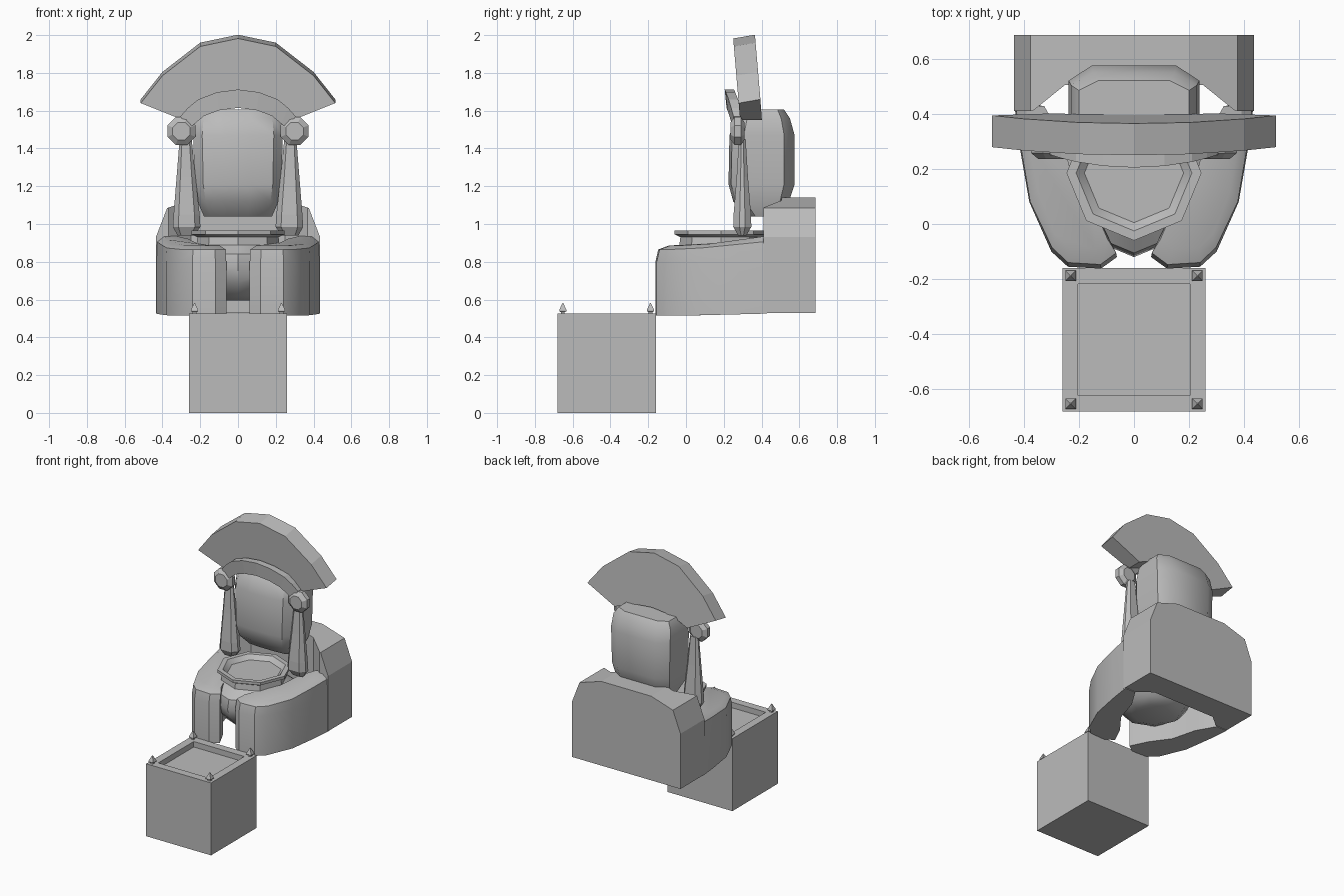
import bpy, bmesh, math
from math import sin, cos, pi, radians

if "Cube" in bpy.data.objects:
    bpy.data.objects.remove(bpy.data.objects["Cube"], do_unlink=True)

STONE = (0.5, 0.5, 0.5, 1)
stone = bpy.data.materials.new("grey_stone")
stone.use_nodes = True
stone.diffuse_color = STONE
stone.node_tree.nodes["Principled BSDF"].inputs["Base Color"].default_value = STONE


def loft(name, rings, smooth=0):
    """Skin a list of equal-length rings and cap both ends."""
    bm = bmesh.new()
    loops = [[bm.verts.new(p) for p in ring] for ring in rings]
    n = len(loops[0])
    for a, b in zip(loops, loops[1:]):
        for i in range(n):
            j = (i + 1) % n
            bm.faces.new((a[i], a[j], b[j], b[i]))
    bm.faces.new(loops[0])
    bm.faces.new(loops[-1])
    bmesh.ops.recalc_face_normals(bm, faces=bm.faces)
    mesh = bpy.data.meshes.new(name)
    bm.to_mesh(mesh)
    bm.free()
    mesh.materials.append(stone)
    obj = bpy.data.objects.new(name, mesh)
    bpy.context.collection.objects.link(obj)
    if smooth:
        select(obj)
        bpy.ops.object.shade_smooth_by_angle(angle=radians(smooth))
    return obj


def select(obj):
    bpy.ops.object.select_all(action="DESELECT")
    obj.select_set(True)
    bpy.context.view_layer.objects.active = obj


def apply_modifier(obj, mod):
    select(obj)
    bpy.ops.object.modifier_apply(modifier=mod.name)


def ngon(r, n, x, y, z, turn=0.0):
    return [(x + r * cos(turn + 2 * pi * i / n), y + r * sin(turn + 2 * pi * i / n), z)
            for i in range(n)]


def square(half, x, y, z):
    return ngon(half * math.sqrt(2), 4, x, y, z, pi / 4)


def mirrored(half):
    """Complete a right-hand outline with its mirror image."""
    return half + [(-x, v) for x, v in reversed(half)]


# Offering block with a sunken top and four corner spikes
BOX_Y = -0.42
loft("offering_block", [square(h, 0, BOX_Y, z) for h, z in
                        ((0.26, 0), (0.26, 0.525), (0.203, 0.525), (0.203, 0.485))])
for sx, side in ((-1, "right"), (1, "left")):
    for sy, end in ((-1, "front"), (1, "back")):
        loft(f"spike_{end}_{side}",
             [square(h, sx * 0.23, BOX_Y + sy * 0.232, z) for h, z in
              ((0.01, 0.52), (0.01, 0.533), (0.019, 0.538), (0.019, 0.545), (0.002, 0.582))])

# Back of the body, hollowed towards the bowl
back_half = [(0.435, 0.53), (0.435, 0.93), (0.375, 1.085), (0.2, 1.14)]
outline = mirrored(back_half)
body = loft("body_back", [[(x, y, z) for x, z in outline] for y in (0.41, 0.685)])
hollow = mirrored([(0.38, 0.4), (0.25, 0.505)])
cutter = loft("hollow_cutter", [[(x, y, z) for x, y in hollow] for z in (0.4, 1.3)])
cutter.hide_render = True
cut = body.modifiers.new("hollow", "BOOLEAN")
cut.operation = "DIFFERENCE"
cut.solver = "EXACT"
cut.object = cutter
apply_modifier(body, cut)
bpy.data.objects.remove(cutter, do_unlink=True)

# Arms curling around the bowl
arm_plan = [(0.434, 0.43), (0.415, 0.28), (0.38, 0.08), (0.3, -0.1), (0.24, -0.155),
            (0.12, -0.162), (0.062, -0.12), (0.12, 0.0), (0.22, 0.13), (0.27, 0.3), (0.35, 0.43)]
for s, side in ((-1, "right"), (1, "left")):
    arm = loft(f"arm_{side}", [
        [(s * x, y, 0.515 + 0.025 * max(y, 0)) for x, y in arm_plan],
        [(s * x, y, 0.8) for x, y in arm_plan],
        [(s * (0.2 + (x - 0.2) * 0.98), y + 0.015 * (y < 0), 0.865 + 0.1 * max(y, 0))
         for x, y in arm_plan],
        [(s * (0.23 + (x - 0.23) * 0.8), y * 0.88 + 0.05, 0.885 + 0.12 * max(y, 0))
         for x, y in arm_plan]], 35)

# Bowl with an eight-sided rim
bowl = ((0.13, 0.595), (0.2, 0.62), (0.27, 0.69), (0.305, 0.77), (0.29, 0.84), (0.22, 0.89),
        (0.215, 0.93), (0.245, 0.945), (0.245, 0.965), (0.21, 0.965), (0.18, 0.935))
loft("bowl", [ngon(r, 8, 0, 0.185, z, -pi / 2) for r, z in bowl], 40)

# Rounded block head: height, half width, front, back
head_plan = mirrored([(0.65, 1), (1, 0.84), (1, 0.22), (0.8, 0.04), (0.3, 0)])
head = ((1.04, 0.18, 0.33, 0.5), (1.12, 0.215, 0.25, 0.545), (1.21, 0.23, 0.225, 0.575),
        (1.47, 0.237, 0.23, 0.575), (1.56, 0.228, 0.26, 0.55), (1.605, 0.2, 0.3, 0.52))
loft("head", [[(w * u, f + (b - f) * v, z) for u, v in head_plan] for z, w, f, b in head], 32)


def fan(name, arcs, front, depth):
    """Arched band: arcs pairs outer and inner points for x >= 0."""
    pairs = [((-a[0], a[1]), (-b[0], b[1])) for a, b in reversed(arcs[1:])] + arcs
    rings = []
    for (xo, zo), (xi, zi) in pairs:
        fo, fi = front(xo, zo), front(xi, zi)
        rings.append([(xo, fo, zo), (xo, fo + depth, zo + 0.02 * (depth > 0.1)),
                      (xi, fi + depth, zi), (xi, fi, zi)])
    return loft(name, rings)


# Tall fan crest leaning forward
fan("crest", [((0, 1.982), (0, 1.62)), ((0.2, 1.94), (0.11, 1.61)),
              ((0.4, 1.785), (0.21, 1.585)), ((0.515, 1.64), (0.29, 1.55))],
    lambda x, z: 0.25 + 0.085 * (1.98 - z), 0.115)

# Head band arching over the brow
fan("head_band", [((0, 1.712), (0, 1.615)), ((0.11, 1.698), (0.1, 1.602)),
                  ((0.21, 1.66), (0.18, 1.572)), ((0.265, 1.615), (0.23, 1.53)),
                  ((0.305, 1.57), (0.262, 1.505))],
    lambda x, z: 0.205 + 0.1 * (1.71 - z) + 0.35 * x * x, 0.05)

# Ear discs and hanging pendants: height, centre x, half width, half depth
pendant = ((0.94, 0.275, 0.045, 0.022), (0.985, 0.272, 0.073, 0.048), (1.05, 0.272, 0.069, 0.046),
           (1.25, 0.275, 0.05, 0.03), (1.45, 0.277, 0.032, 0.018))
section = mirrored([(0.6, 1), (1, 0.3), (1, -0.3), (0.6, -1)])
for s, side in ((-1, "right"), (1, "left")):
    loft(f"ear_disc_{side}", [
        [(s * 0.3 + x, y, 1.492 + z) for x, z, _ in ngon(r, 8, 0, 0, 0, pi / 8)]
        for r, y in ((0.05, 0.235), (0.08, 0.258), (0.08, 0.29), (0.05, 0.31))])
    loft(f"pendant_{side}", [
        [(s * cx + w * u, 0.298 + d * v, z) for u, v in section] for z, cx, w, d in pendant])
